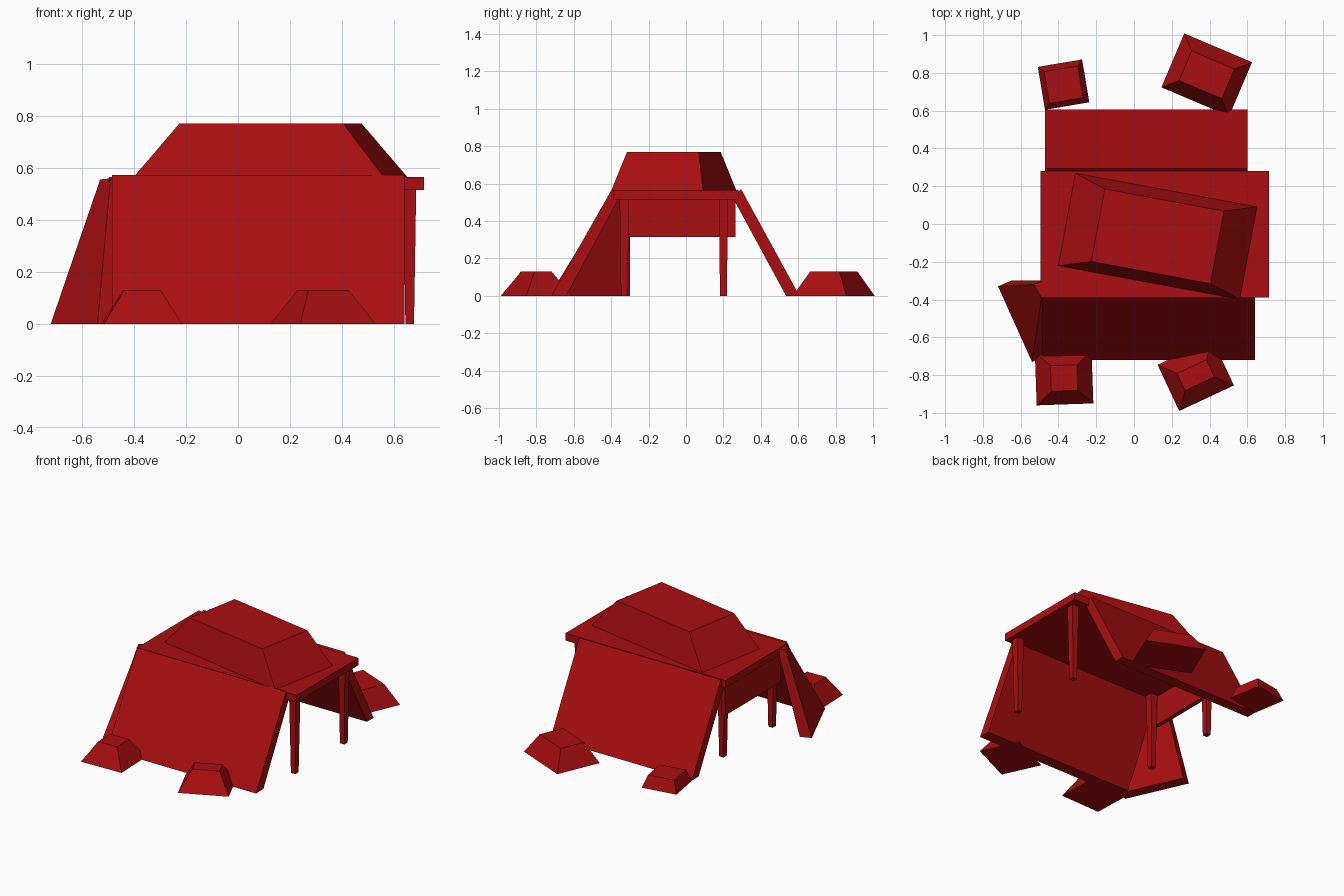
import bpy
import bmesh
from math import radians
from mathutils import Matrix, Vector

cube = bpy.data.objects.get("Cube")
if cube:
    bpy.data.objects.remove(cube, do_unlink=True)

# Single flat colour
red = bpy.data.materials.new("dark_red")
red.use_nodes = True
colour = (0.4, 0.0045, 0.0055, 1)
red.diffuse_color = colour
red.node_tree.nodes["Principled BSDF"].inputs["Base Color"].default_value = colour


def hexahedron(name, lower, upper):
    """Join two rings of four points into a closed flat-faced solid."""
    bm = bmesh.new()
    low = [bm.verts.new(p) for p in lower]
    high = [bm.verts.new(p) for p in upper]
    bm.faces.new(low[::-1])
    bm.faces.new(high)
    for i in range(4):
        j = (i + 1) % 4
        bm.faces.new((low[i], low[j], high[j], high[i]))
    bmesh.ops.recalc_face_normals(bm, faces=bm.faces)
    mesh = bpy.data.meshes.new(name)
    bm.to_mesh(mesh)
    bm.free()
    mesh.materials.append(red)
    obj = bpy.data.objects.new(name, mesh)
    bpy.context.collection.objects.link(obj)
    return obj


def frustum(name, centre, base, top, z0, z1, angle=0):
    """Four-sided tapered block, turned about its vertical axis."""
    turn = Matrix.Rotation(radians(angle), 3, "Z")

    def ring(size, z):
        return [turn @ Vector((sx * size[0] / 2, sy * size[1] / 2, 0))
                + Vector((centre[0], centre[1], z))
                for sx, sy in ((-1, -1), (1, -1), (1, 1), (-1, 1))]
    return hexahedron(name, ring(base, z0), ring(top, z1))


def sheet(name, profile, x0, x1):
    """Leaning board: a y-z profile swept along x."""
    return hexahedron(name, [(x0, y, z) for y, z in profile],
                      [(x1, y, z) for y, z in profile])


# Table top and its tapered legs
slab = (1.21, 0.67)
frustum("table_top", (0.11, -0.055), slab, slab, 0.515, 0.565)
for side, x in (("left", 0.66), ("right", -0.42)):
    for end, y in (("front", -0.33), ("back", 0.2)):
        frustum(f"{end}_{side}_leg", (x, y), (0.033, 0.036), (0.05, 0.05), 0, 0.52)

# Short hanging panel at the right end
panel = (0.03, 0.6)
frustum("end_panel", (-0.465, -0.035), panel, panel, 0.315, 0.52)

# Boards leaning on the long sides
sheet("front_board", [(-0.72, 0), (-0.64, 0), (-0.36, 0.52), (-0.395, 0.572)], -0.485, 0.64)
sheet("back_board", [(0.535, 0), (0.607, 0), (0.295, 0.57), (0.25, 0.525)], -0.47, 0.6)

# Narrowing flap beside the right front corner
hexahedron("corner_flap",
           [(-0.72, -0.33, 0), (-0.54, -0.73, 0), (-0.47, -0.7, 0), (-0.65, -0.3, 0)],
           [(-0.53, -0.32, 0.555), (-0.49, -0.39, 0.56), (-0.47, -0.38, 0.56), (-0.48, -0.3, 0.56)])

# Large bag on the table
frustum("top_bag", (0.125, -0.065), (0.977, 0.498), (0.641, 0.39), 0.565, 0.77, -10.5)

# Weights holding the boards down
frustum("back_right_weight", (-0.373, 0.738), (0.238, 0.23), (0.18, 0.17), 0, 0.08, 9.6)
frustum("back_left_weight", (0.385, 0.79), (0.39, 0.31), (0.246, 0.17), 0, 0.13, -23)
frustum("front_right_weight", (-0.37, -0.815), (0.3, 0.28), (0.14, 0.135), 0, 0.13, 2)
frustum("front_left_weight", (0.327, -0.8), (0.32, 0.27), (0.17, 0.1), 0, 0.13, 25)
